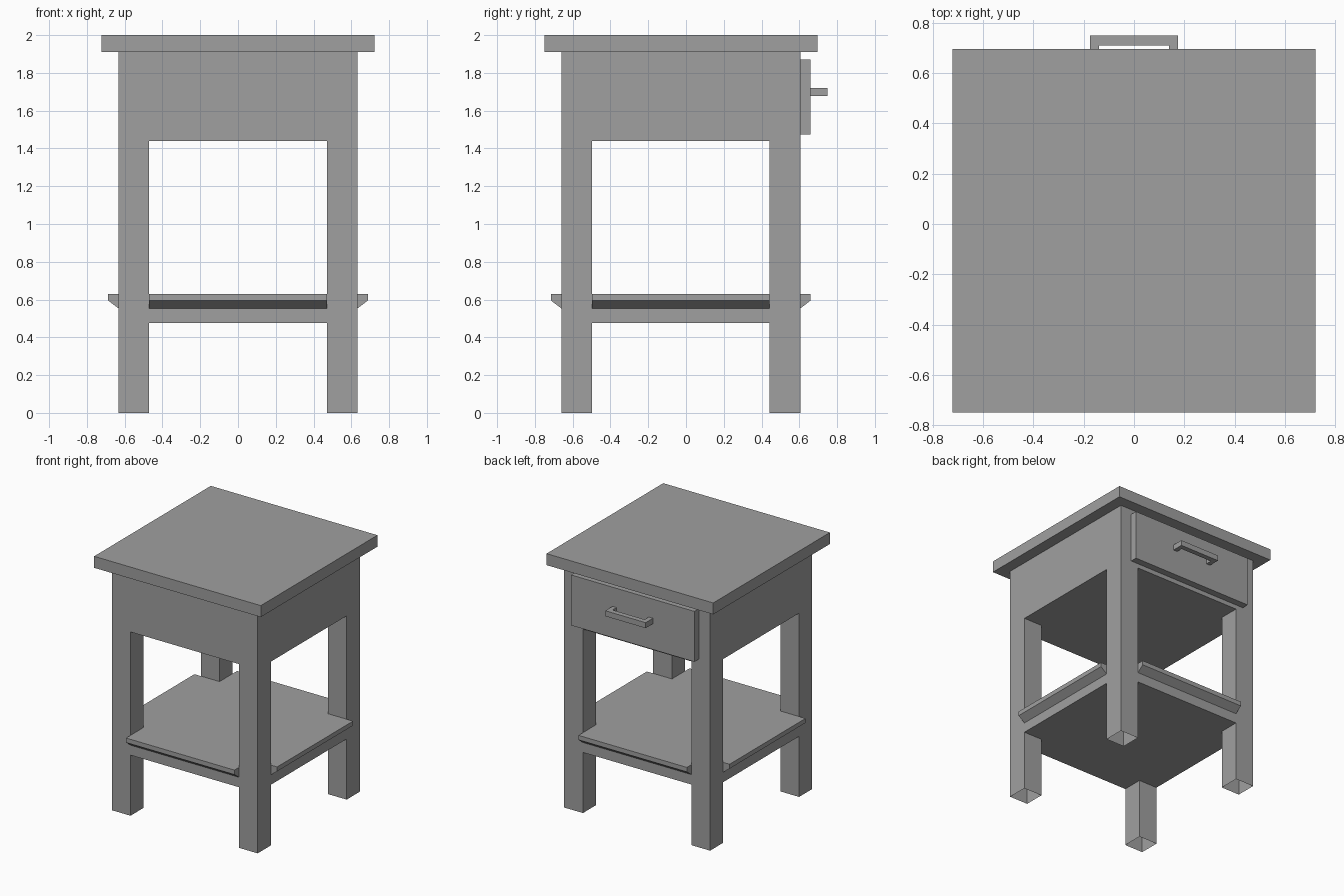
import bpy
import bmesh
from mathutils import Vector

if "Cube" in bpy.data.objects:
    bpy.data.objects.remove(bpy.data.objects["Cube"], do_unlink=True)

grey = bpy.data.materials.new("plain grey")
grey.use_nodes = True
COLOUR = (0.35, 0.35, 0.35, 1)
grey.diffuse_color = COLOUR
grey.node_tree.nodes["Principled BSDF"].inputs["Base Color"].default_value = COLOUR

CY = -0.0275    # centre of the frame, set forward to leave room for the handle
OUT = 0.6325    # outer face of the frame
INN = 0.47      # inner face of the legs
LIP = 0.6875    # outer edge of the shelf


def prism(name, outline, place, start, end, capped=True):
    """Extrude a 2D outline from start to end; place(u, v, w) gives the 3D point."""
    bm = bmesh.new()
    rings = [[bm.verts.new(Vector(place(u, v, w))) for u, v in outline] for w in (start, end)]
    n = len(outline)
    for i in range(n):
        j = (i + 1) % n
        bm.faces.new((rings[0][i], rings[0][j], rings[1][j], rings[1][i]))
    if capped:
        bm.faces.new(rings[0][::-1])
        bm.faces.new(rings[1])
    bmesh.ops.recalc_face_normals(bm, faces=bm.faces)
    mesh = bpy.data.meshes.new(name)
    bm.to_mesh(mesh)
    bm.free()
    mesh.materials.append(grey)
    obj = bpy.data.objects.new(name, mesh)
    bpy.context.collection.objects.link(obj)
    return obj


def rect(x0, x1, y0, y1):
    return [(x0, y0), (x1, y0), (x1, y1), (x0, y1)]


def upright(u, v, w):
    return (u, v, w)


# Table top and drawer case
TOP = 0.7225
prism("table_top", rect(-TOP, TOP, CY - TOP, CY + TOP), upright, 1.91, 2.0)
prism("drawer_case", rect(-OUT, OUT, CY - OUT, CY + OUT), upright, 1.44, 1.91)

# Hollow legs, open at the floor
for sx, side in ((-1, "right"), (1, "left")):
    for sy, end in ((-1, "front"), (1, "back")):
        xs = sorted((sx * INN, sx * OUT))
        ys = sorted((CY + sy * INN, CY + sy * OUT))
        prism(f"{end}_{side}_leg", rect(*xs, *ys), upright, 0, 1.44, capped=False)

# Shelf with rails and an undercut lip, fitted between the legs
half = [(OUT, 0.475), (OUT, 0.553), (LIP, 0.595), (LIP, 0.63)]
full = half + [(-u, v) for u, v in reversed(half)]
prism("shelf", full, lambda u, v, w: (w, CY + u, v), -INN, INN)
wing = [(INN, 0.475)] + half + [(INN, 0.63)]
for s, side in ((-1, "right"), (1, "left")):
    prism(f"{side}_shelf_edge", wing, lambda u, v, w: (s * u, CY + w, v), -INN, INN)

# Drawer front and its pull handle on the back side
prism("drawer_front", rect(-0.535, 0.535, 0.605, 0.66), upright, 1.475, 1.87)
grip = [(0.14, 0.66), (0.175, 0.66), (0.175, 0.75)]
inside = [(-0.14, 0.71), (0.14, 0.71)]
prism("drawer_handle", grip + [(-x, y) for x, y in reversed(grip)] + inside,
      upright, 1.677, 1.72)
